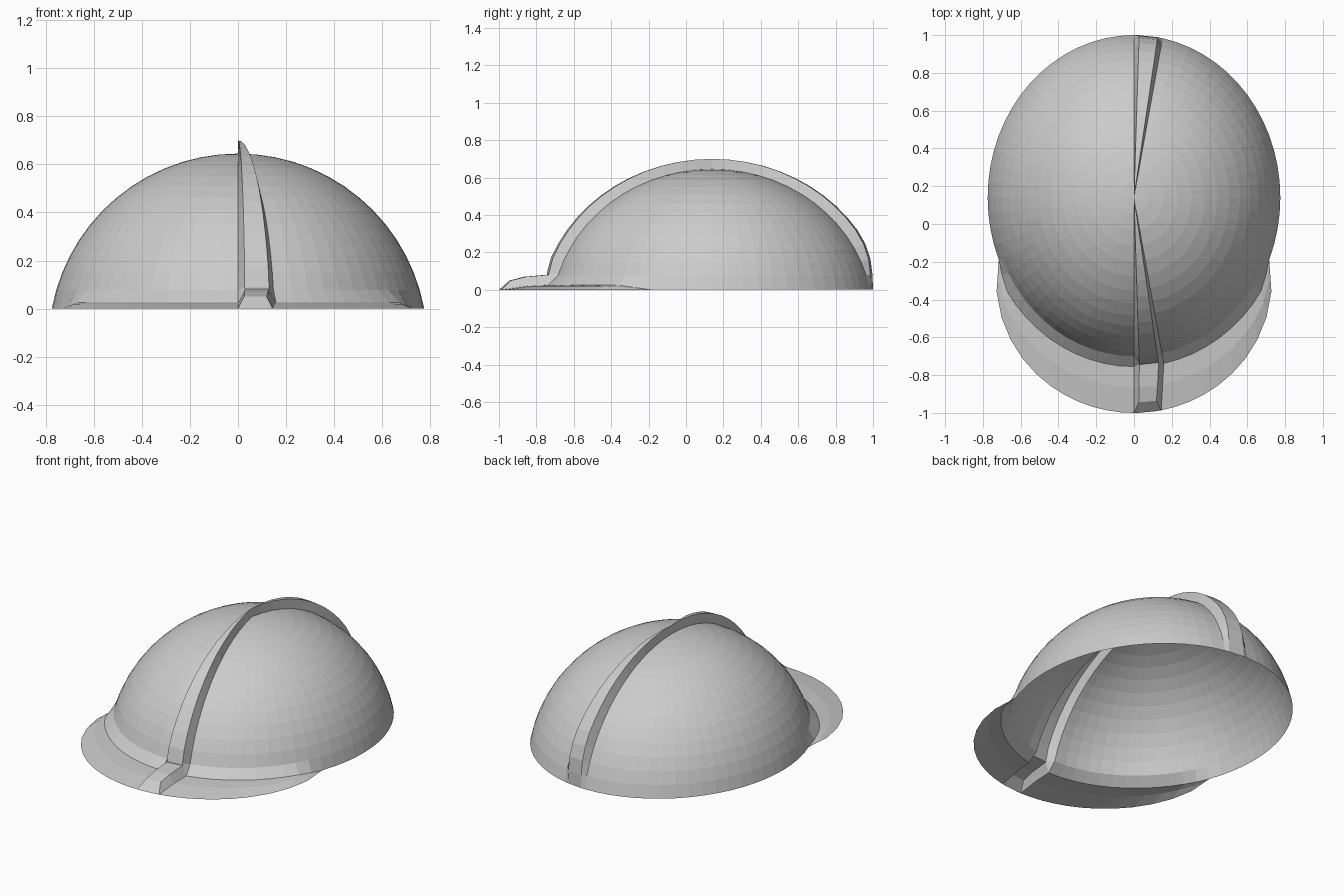
import bpy, bmesh
from math import sin, cos, pi, radians
from mathutils import Vector

cube = bpy.data.objects.get("Cube")
if cube:
    bpy.data.objects.remove(cube, do_unlink=True)

SEGS, RINGS, BRIM_ROWS = 64, 14, 3
STEP = 2 * pi / SEGS
BRIM_COLS = 12                      # columns of brim on each side of the front
BRIM_END = BRIM_COLS * STEP
CENTRE_Y, RADIUS, SINK, STRETCH = 0.14, 0.788, 0.143, 1.11
CAP = radians(79.5)

grey = bpy.data.materials.new("plain grey")
grey.use_nodes = True
grey.diffuse_color = (0.6, 0.6, 0.6, 1)
grey.node_tree.nodes["Principled BSDF"].inputs["Base Color"].default_value = (0.6, 0.6, 0.6, 1)


def dome_point(angle, row, lift=0.0):
    """Point on the stretched spherical cap; angle 0 is the front."""
    tilt = CAP * row / RINGS
    r = (RADIUS + lift) * sin(tilt)
    return Vector((r * sin(angle),
                   CENTRE_Y - (RADIUS * STRETCH + lift) * sin(tilt) * cos(angle),
                   (RADIUS + lift) * cos(tilt) - SINK))


def brim_point(angle, row):
    """Rows run from the last full dome ring (0) out to the brim edge (3)."""
    if row == 0:
        return dome_point(angle, RINGS - 1)
    a = abs(angle)
    fade = min(1, max(0, (BRIM_END - a) / radians(12)))
    rim = dome_point(angle, RINGS)
    out = Vector((sin(angle), -cos(angle), 0))
    root = rim + out * 0.035 * fade + Vector((0, 0, 0.025 * fade))
    sweep = angle * (1 + 0.45 * (a / BRIM_END) ** 2)
    edge = Vector((0.73 * sin(sweep), -0.3 - 0.7 * cos(sweep), 0))
    if fade == 0:
        edge = rim.copy()
    if row == 1:
        return root
    if row == 2:
        middle = root.lerp(edge, 0.45)
        middle.z = 0.02 * fade
        return middle
    return edge


def make_object(name, faces):
    bm = bmesh.new()
    for face in faces:
        bm.faces.new([bm.verts.new(p) for p in face])
    bmesh.ops.remove_doubles(bm, verts=bm.verts, dist=0.0001)
    bmesh.ops.dissolve_degenerate(bm, edges=bm.edges, dist=0.0001)
    mesh = bpy.data.meshes.new(name)
    bm.to_mesh(mesh)
    bm.free()
    mesh.materials.append(grey)
    obj = bpy.data.objects.new(name, mesh)
    bpy.context.collection.objects.link(obj)
    return obj


def strip_faces(columns):
    """Quads between neighbouring columns of points."""
    faces = []
    for left, right in zip(columns, columns[1:]):
        for k in range(len(left) - 1):
            quad = []
            for p in (left[k], left[k + 1], right[k + 1], right[k]):
                if all((p - q).length > 0.0001 for q in quad):
                    quad.append(p)
            if len(quad) > 2:
                faces.append(quad)
    return faces


# Dome, left open beneath the two ridges
ridge_cols = (0, 1, SEGS // 2 - 2, SEGS // 2 - 1)
dome = []
for i in range(SEGS):
    if i in ridge_cols:
        continue
    at_front = i < BRIM_COLS or i >= SEGS - BRIM_COLS
    last = RINGS - 1 if at_front else RINGS
    dome += strip_faces([[dome_point(a * STEP, k) for k in range(last + 1)]
                         for a in (i, i + 1)])
make_object("dome", dome)

# Front brim with the flared root
brim = []
for i in range(-BRIM_COLS, BRIM_COLS):
    if i not in ridge_cols:
        brim += strip_faces([[brim_point(a * STEP, k) for k in range(BRIM_ROWS + 1)]
                             for a in (i, i + 1)])
make_object("brim", brim)

# Hollow raised ridges: base, crest, crest, base
INSET = radians(2)


def ridge_angles(start):
    end = start + 2 * STEP
    return start, start + INSET, end - INSET, end


def front_column(angle, raised):
    lift = 0.055 if raised else 0
    points = [dome_point(angle, k, lift) for k in range(RINGS - 1)]
    points.append(dome_point(angle, RINGS - 1, lift * 0.85))
    shifts = [(0.01, 0.055), (0, 0.05), (0.055, 0.05)]
    for row, (back, up) in enumerate(shifts, 1):
        p = brim_point(angle, row)
        points.append(p + Vector((0, back, up)) if raised else p)
    if raised:
        points.append(brim_point(angle, BRIM_ROWS))
    else:
        points.append(points[-1].copy())
    return points


def back_column(angle, raised):
    taper = {RINGS: 0, RINGS - 1: 0.018, RINGS - 2: 0.038, RINGS - 3: 0.05}
    return [dome_point(angle, k, taper.get(k, 0.055) if raised else 0)
            for k in range(RINGS + 1)]


for name, start, column in (("front_ridge", 0, front_column),
                            ("back_ridge", pi - 2 * STEP, back_column)):
    flags = (False, True, True, False)
    make_object(name, strip_faces([column(a, f) for a, f in zip(ridge_angles(start), flags)]))
